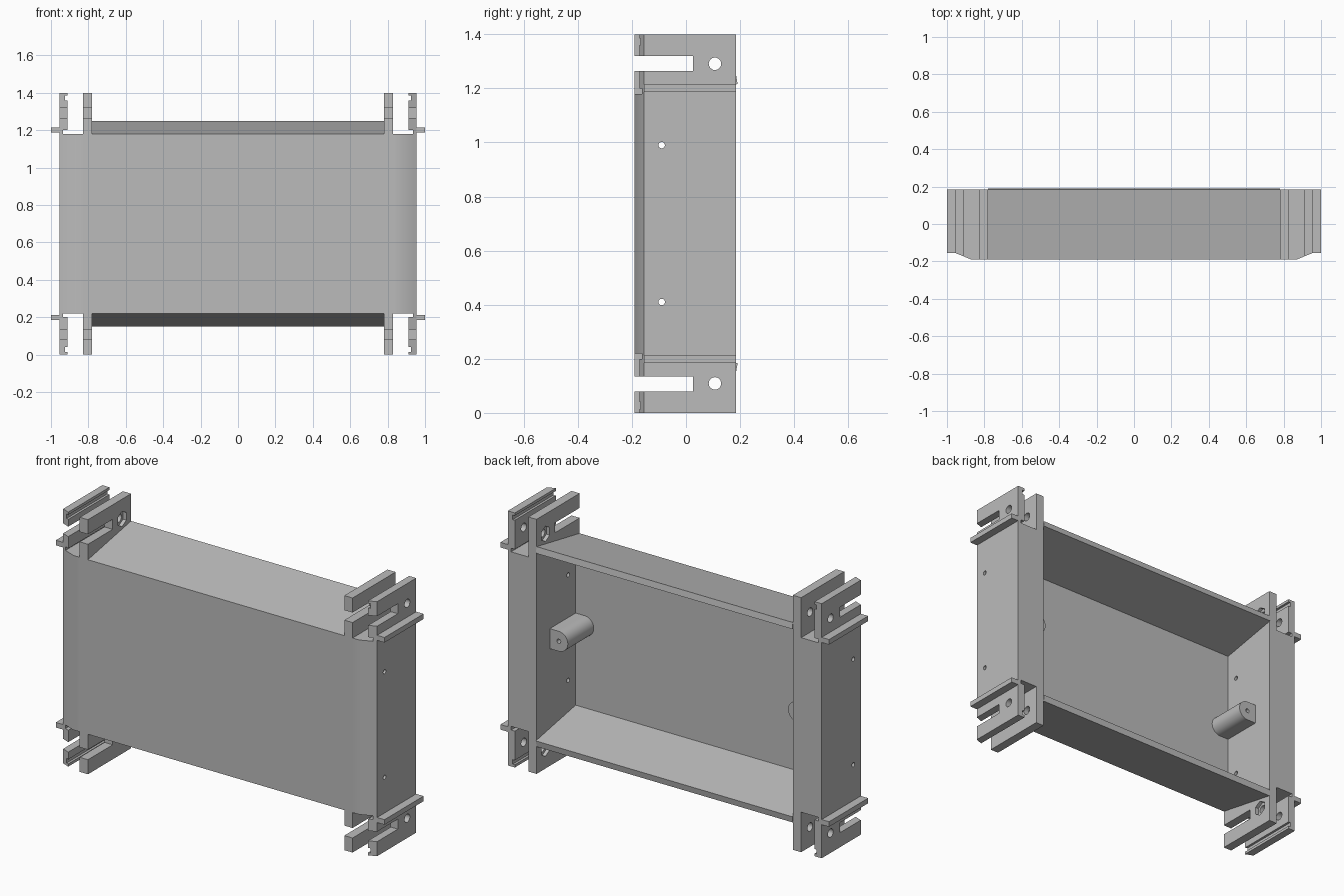
import bpy, bmesh
from math import pi, cos, sin
from mathutils import Vector

cube = bpy.data.objects.get("Cube")
if cube:
    bpy.data.objects.remove(cube, do_unlink=True)

grey = bpy.data.materials.new("light_grey")
grey.use_nodes = True
grey.diffuse_color = (0.5, 0.5, 0.5, 1)
grey.node_tree.nodes["Principled BSDF"].inputs["Base Color"].default_value = (0.5, 0.5, 0.5, 1)

FRONT, BACK, MID = -0.19, 0.185, 0.70
INNER, OUTER = 0.78, 0.955
CHAMFER_Y = -0.155
FLOOR, TOP = 1.18, 1.40


def prism(name, points, axis, lo, hi):
    """Extrude a 2D outline along an axis (outline uses the other two axes in order)."""
    def place(p, d):
        co = list(p)
        co.insert("xyz".index(axis), d)
        return Vector(co)
    bm = bmesh.new()
    rings = [[bm.verts.new(place(p, d)) for p in points] for d in (lo, hi)]
    for ring in rings:
        bm.faces.new(ring)
    n = len(points)
    for i in range(n):
        j = (i + 1) % n
        bm.faces.new((rings[0][i], rings[0][j], rings[1][j], rings[1][i]))
    bmesh.ops.recalc_face_normals(bm, faces=bm.faces)
    mesh = bpy.data.meshes.new(name)
    bm.to_mesh(mesh)
    bm.free()
    mesh.materials.append(grey)
    obj = bpy.data.objects.new(name, mesh)
    bpy.context.scene.collection.objects.link(obj)
    return obj


def rect(a, b, c, d):
    return [(a, c), (b, c), (b, d), (a, d)]


def circle(u, v, r, n=24, start=0.0):
    return [(u + r * cos(start + 2 * pi * i / n), v + r * sin(start + 2 * pi * i / n)) for i in range(n)]


def cut(obj, cutters):
    """Subtract every cutter, bake the result and remove the cutters."""
    for c in cutters:
        c.hide_render = True
        m = obj.modifiers.new("cut", 'BOOLEAN')
        m.operation, m.solver, m.object = 'DIFFERENCE', 'EXACT', c
    dg = bpy.context.evaluated_depsgraph_get()
    mesh = bpy.data.meshes.new_from_object(obj.evaluated_get(dg))
    obj.modifiers.clear()
    obj.data = mesh
    for c in cutters:
        bpy.data.objects.remove(c, do_unlink=True)


def smooth(obj):
    bpy.ops.object.select_all(action='DESELECT')
    obj.select_set(True)
    bpy.context.view_layer.objects.active = obj
    bpy.ops.object.shade_smooth_by_angle(angle=0.6)


def flip(z, v):
    """Mirror a height about the middle when v is -1."""
    return MID + v * (z - MID)


# Upper half of the pillar section: inner prong, channel, undercut outer prong
half = [(INNER, TOP), (0.83, TOP), (0.83, FLOOR), (0.935, FLOOR), (0.935, 1.20),
        (0.912, 1.20), (0.912, 1.36), (0.925, 1.36), (0.925, 1.385), (0.912, 1.385),
        (0.912, TOP), (OUTER, TOP)]
section = half + [(x, flip(z, -1)) for x, z in reversed(half)]

for s, side in ((1, "left"), (-1, "right")):
    def span(a, b):
        return tuple(sorted((s * a, s * b)))

    # Side pillar with chamfered front corner, slots and holes
    pillar = prism(side + "_pillar", [(s * x, z) for x, z in section], "y", FRONT, BACK)
    slope = (CHAMFER_Y - FRONT) / (OUTER - 0.87)
    wedge = [(s * 0.82, FRONT - 0.05 * slope), (s * 1.0, CHAMFER_Y + 0.045 * slope), (s * 1.0, -0.3), (s * 0.82, -0.3)]
    cutters = [prism("chamfer_cutter", wedge, "z", -0.1, 1.5)]
    for v in (1, -1):
        zs = sorted((flip(1.265, v), flip(1.32, v)))
        hole_z = flip(1.291, v)
        cutters += [
            prism("slot_cutter", rect(-0.3, 0.025, *zs), "x", *span(0.7, 1.1)),
            prism("bolt_cutter", circle(0.107, hole_z, 0.023), "x", *span(0.7, 1.1)),
            prism("nut_cutter", circle(0.107, hole_z, 0.042, 6, pi / 6), "x", *span(0.7, 0.80)),
            prism("screw_cutter", circle(-0.09, flip(0.99, v), 0.012, 16), "x", *span(0.7, 1.1)),
        ]
    cut(pillar, cutters)
    smooth(pillar)

    # Thin rails on the outer side
    for v, level in ((1, "upper"), (-1, "lower")):
        zs = sorted((flip(1.187, v), flip(1.215, v)))
        prism(f"{side}_{level}_rail", rect(*span(0.94, 1.0), *zs), "y", CHAMFER_Y, BACK)

    # Round-nosed screw boss against the inner wall
    cx, r = INNER - 0.055, 0.055
    nose = [(s * (cx - r * cos(a)), MID + r * sin(a)) for a in (pi * (i / 16 - 0.5) for i in range(17))]
    outline = nose + [(s * INNER, MID + r), (s * INNER, MID - r)]
    boss = prism(side + "_boss", outline, "y", CHAMFER_Y - 0.01, 0.07)
    cut(boss, [prism("pilot_cutter", circle(s * cx, MID, 0.012, 16), "y", -0.05, 0.2)])
    smooth(boss)

# Front panel
prism("front_panel", rect(-INNER, INNER, flip(FLOOR, -1), FLOOR), "y", FRONT, CHAMFER_Y)

# Sloped top and bottom panels, flaring towards the back
flare = [(FRONT, FLOOR), (BACK, 1.25), (0.191, 1.216), (FRONT + 0.006, 1.146)]
for v, name in ((1, "top_panel"), (-1, "bottom_panel")):
    prism(name, [(y, flip(z, v)) for y, z in flare], "x", -INNER, INNER)
